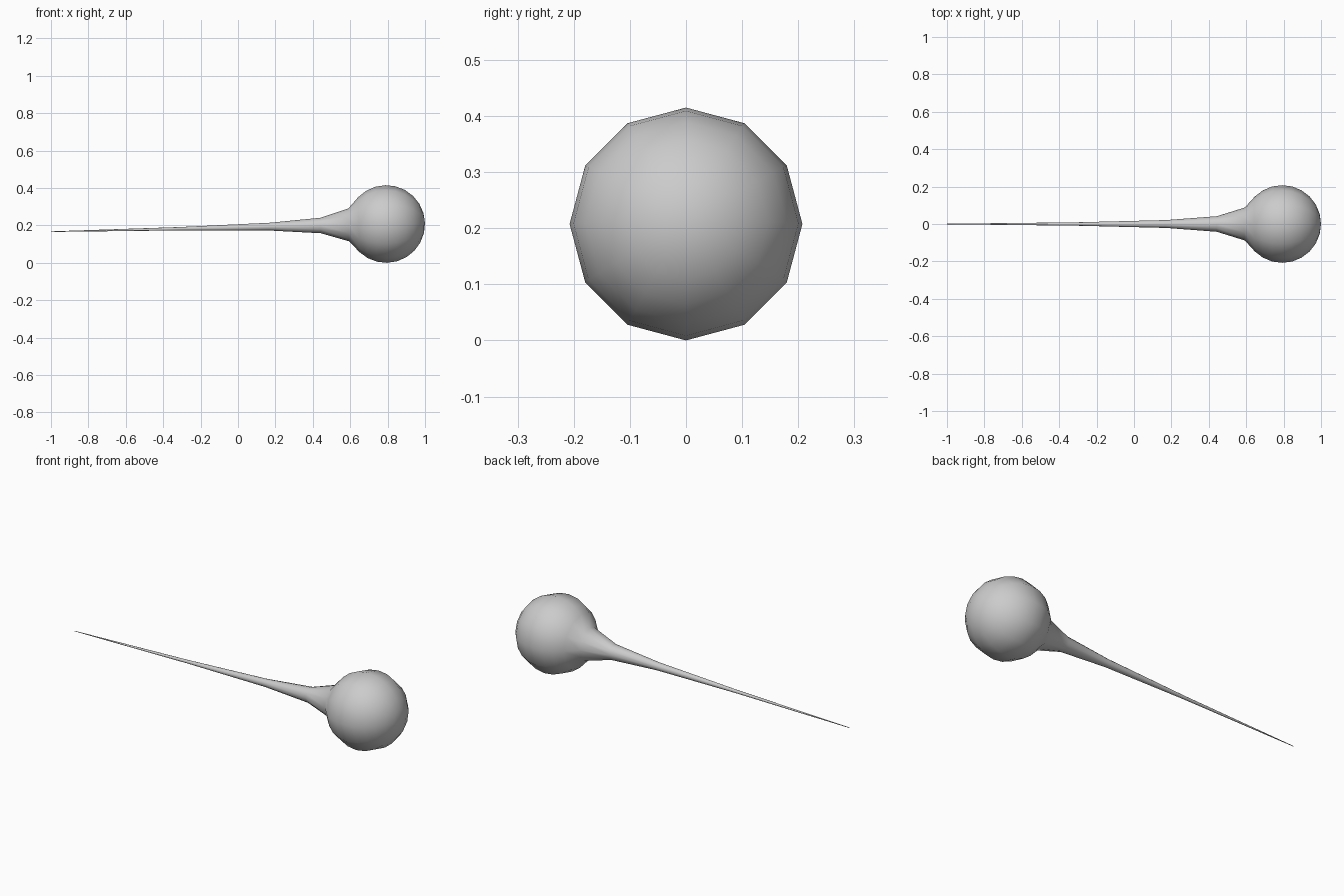
import bpy, bmesh, math
from mathutils import Matrix, Vector

if "Cube" in bpy.data.objects:
    bpy.data.objects.remove(bpy.data.objects["Cube"])

R = 0.2075
SIDES = 12
CENTRE = Vector((1 - R, 0, R))

# Profile along the axis, relative to the ball centre: (offset, radius)
profile = [(-1.793, 0.0015), (-1.1, 0.009), (-0.62, 0.021),
           (-0.35, 0.0415), (-0.2, 0.088)]
profile += [(-R * math.cos(math.radians(a)), R * math.sin(math.radians(a)))
            for a in range(45, 180, 15)]

# Lathe the ball and its tapering tail in one skin
bm = bmesh.new()
rings = []
for x, r in profile:
    rings.append([bm.verts.new((x, r * math.cos(2 * math.pi * i / SIDES),
                                r * math.sin(2 * math.pi * i / SIDES)))
                  for i in range(SIDES)])
for a, b in zip(rings, rings[1:]):
    for i in range(SIDES):
        j = (i + 1) % SIDES
        bm.faces.new((a[i], a[j], b[j], b[i]))

# Close the pin tip and the round end
bm.faces.new(rings[0])
pole = bm.verts.new((R, 0, 0))
for i in range(SIDES):
    bm.faces.new((rings[-1][i], rings[-1][(i + 1) % SIDES], pole))
bmesh.ops.recalc_face_normals(bm, faces=bm.faces)

# Slight droop of the tail about the ball centre
bm.transform(Matrix.Translation(CENTRE) @ Matrix.Rotation(-0.0228, 4, 'Y'))
for f in bm.faces:
    f.smooth = len(f.verts) <= 4

mesh = bpy.data.meshes.new("ball_with_tapered_tail")
bm.to_mesh(mesh)
bm.free()
obj = bpy.data.objects.new("ball_with_tapered_tail", mesh)
bpy.context.collection.objects.link(obj)
